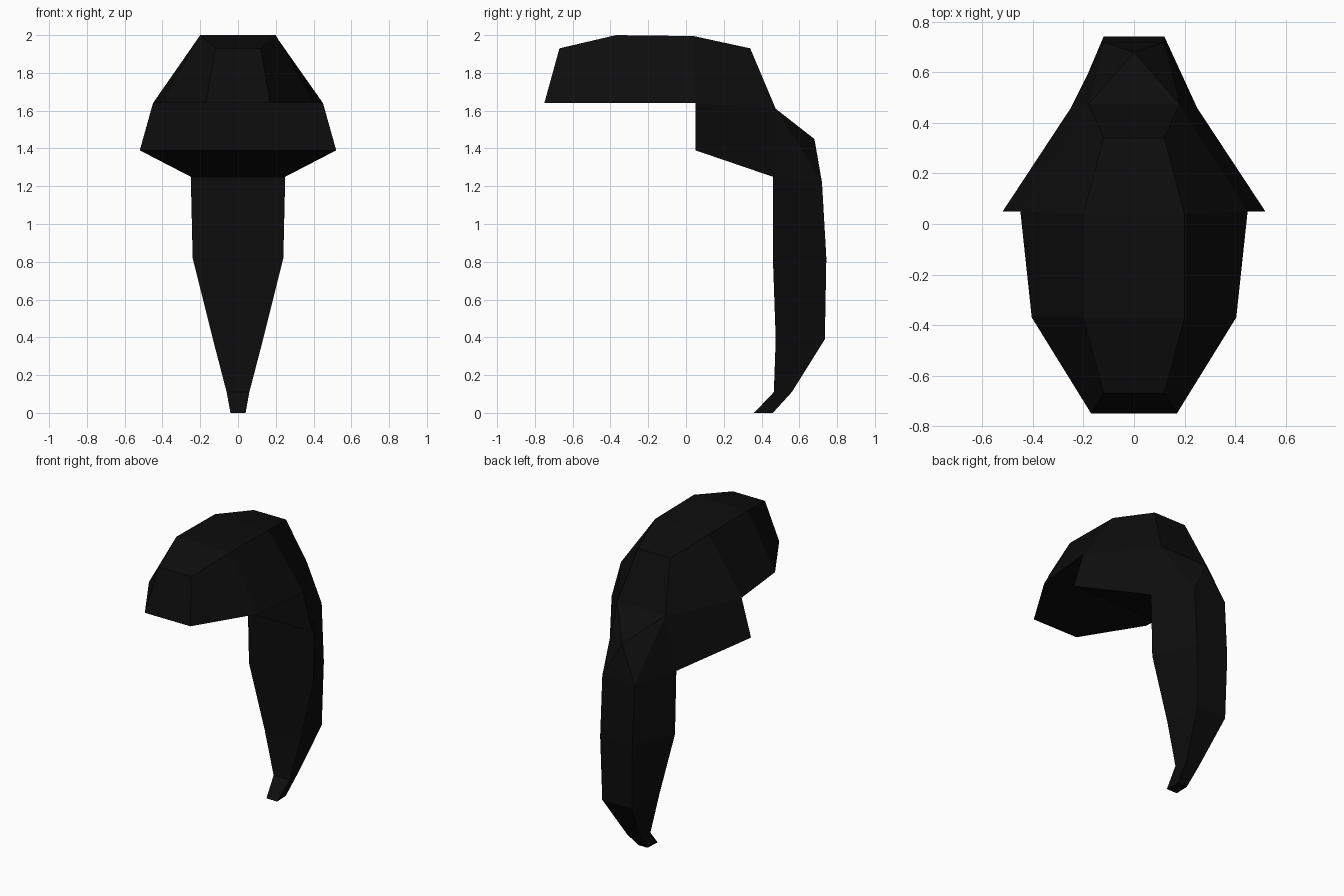
import bpy, bmesh

if "Cube" in bpy.data.objects:
    bpy.data.objects.remove(bpy.data.objects["Cube"])

# Single near-black hair colour
hair = bpy.data.materials.new("black_hair")
hair.diffuse_color = (0.004, 0.004, 0.004, 1)
hair.use_nodes = True
hair.node_tree.nodes["Principled BSDF"].inputs["Base Color"].default_value = hair.diffuse_color


def build(name, points, strips, sides, middle_faces=()):
    """Mirrored low-poly part: strips bridge left and right pairs, sides are mirrored faces."""
    bm = bmesh.new()
    vert = {}
    for key, (x, y, z) in points.items():
        right = bm.verts.new((x, y, z))
        vert[key] = (right, bm.verts.new((-x, y, z)) if x else right)
    for strip in strips:
        for a, b in zip(strip, strip[1:]):
            bm.faces.new((vert[a][0], vert[a][1], vert[b][1], vert[b][0]))
    for a, b, tip in middle_faces:
        bm.faces.new((vert[a][0], vert[b][1], vert[tip][0]))
    for keys in sides:
        bm.faces.new([vert[k][0] for k in keys])
        bm.faces.new([vert[k][1] for k in reversed(keys)])
    bmesh.ops.recalc_face_normals(bm, faces=bm.faces)
    mesh = bpy.data.meshes.new(name)
    bm.to_mesh(mesh)
    bm.free()
    mesh.materials.append(hair)
    obj = bpy.data.objects.new(name, mesh)
    bpy.context.collection.objects.link(obj)
    return obj


# Hair cap with side flaps, narrowing into the nape
cap = {
    "front_low": (0.17, -0.75, 1.64), "front_top": (0.12, -0.67, 1.93),
    "crown_front": (0.20, -0.37, 2.0), "crown_back": (0.20, 0.04, 1.995),
    "back_top": (0.12, 0.34, 1.93), "knot": (0.18, 0.475, 1.61),
    "knot_tip": (0, 0.68, 1.45), "tail_back": (0.12, 0.72, 1.22),
    "tail_front": (0.25, 0.46, 1.25), "flap_low": (0.52, 0.05, 1.39),
    "rim_back": (0.45, 0.05, 1.64), "rim_mid": (0.405, -0.37, 1.64),
}
build("hair_cap", cap,
      strips=[["tail_front", "flap_low", "rim_back", "rim_mid", "front_low",
               "front_top", "crown_front", "crown_back", "back_top", "knot"]],
      sides=[["front_low", "rim_mid", "crown_front", "front_top"],
             ["rim_mid", "rim_back", "crown_back", "crown_front"],
             ["rim_back", "knot", "back_top", "crown_back"],
             ["rim_back", "flap_low", "tail_front", "knot"],
             ["knot", "tail_front", "tail_back"],
             ["knot", "tail_back", "knot_tip"]],
      middle_faces=[("knot", "knot", "knot_tip"),
                    ("tail_back", "tail_back", "knot_tip")])

# Ponytail rows: front half-width, y, z, then back half-width, y, z
rows = [
    (0.25, 0.46, 1.25, 0.12, 0.72, 1.22),
    (0.24, 0.46, 0.82, 0.12, 0.743, 0.82),
    (0.133, 0.475, 0.39, 0.11, 0.735, 0.39),
    (0.06, 0.465, 0.11, 0.05, 0.56, 0.11),
    (0.04, 0.36, 0.0, 0.035, 0.46, 0.0),
]
tail = {}
for i, row in enumerate(rows):
    tail[f"f{i}"], tail[f"b{i}"] = row[:3], row[3:]
n = len(rows)
build("ponytail", tail,
      strips=[[f"f{i}" for i in range(n)] + [f"b{i}" for i in reversed(range(n))]],
      sides=[[f"f{i}", f"f{i+1}", f"b{i+1}", f"b{i}"] for i in range(n - 1)])
